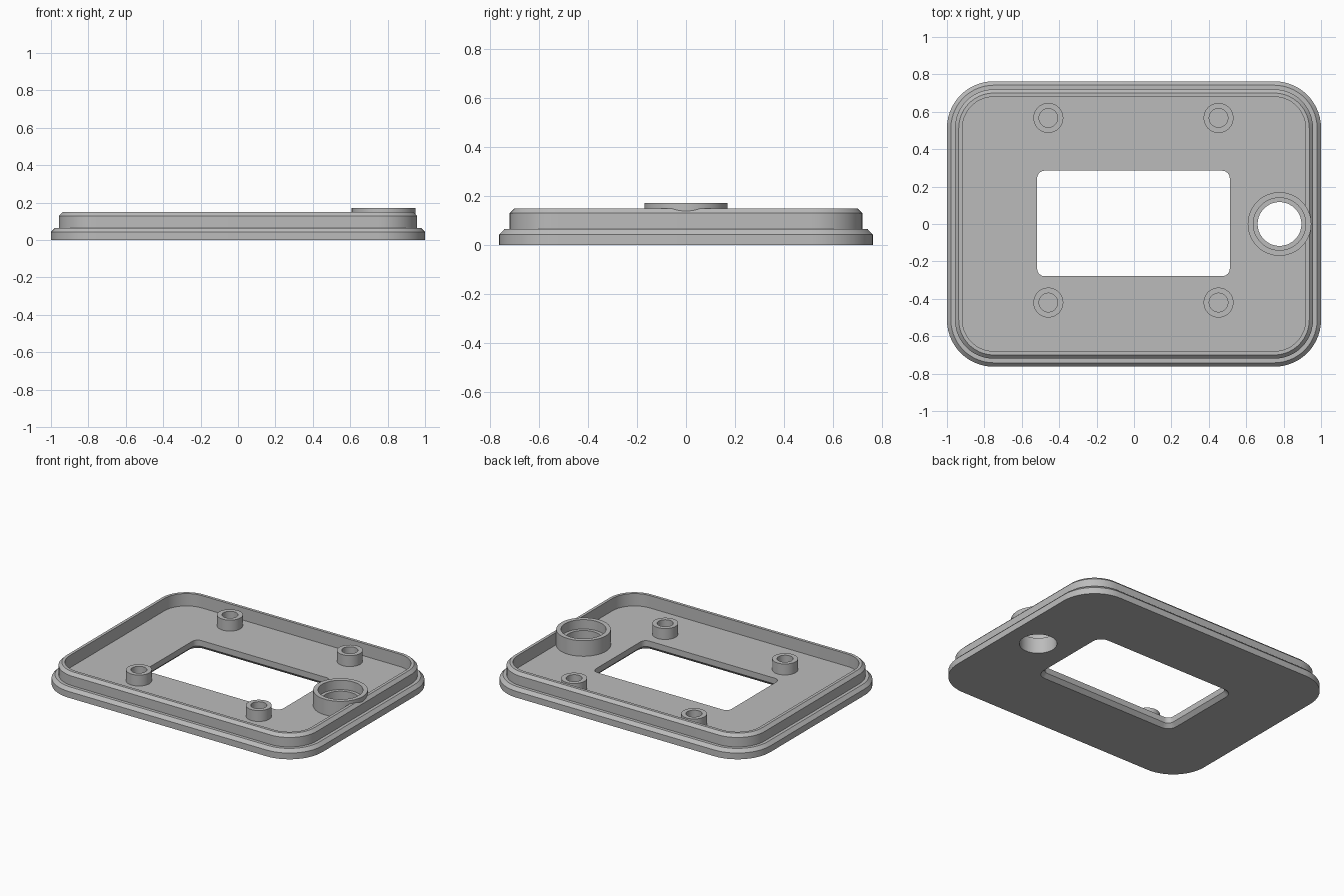
import bpy, bmesh, math

if "Cube" in bpy.data.objects:
    bpy.data.objects.remove(bpy.data.objects["Cube"])

GREY = bpy.data.materials.new("plain_grey")
GREY.diffuse_color = (0.5, 0.5, 0.5, 1)
GREY.use_nodes = True
GREY.node_tree.nodes["Principled BSDF"].inputs["Base Color"].default_value = GREY.diffuse_color


def rounded_ring(hx, hy, r, cx=0, cy=0, steps=14):
    """Points of a rounded rectangle, counter-clockwise."""
    pts = []
    for q, (sx, sy) in enumerate([(1, 1), (-1, 1), (-1, -1), (1, -1)]):
        for i in range(steps + 1):
            a = math.pi / 2 * (q + i / steps)
            pts.append((cx + sx * (hx - r) + r * math.cos(a),
                        cy + sy * (hy - r) + r * math.sin(a)))
    return pts


def circle_ring(cx, cy, r, n=64):
    return [(cx + r * math.cos(2 * math.pi * i / n),
             cy + r * math.sin(2 * math.pi * i / n)) for i in range(n)]


def loft(name, rings):
    """Closed solid through a list of (points, z) rings, capped at both ends."""
    bm = bmesh.new()
    loops = [[bm.verts.new((x, y, z)) for x, y in pts] for pts, z in rings]
    for a, b in zip(loops, loops[1:]):
        n = len(a)
        for i in range(n):
            bm.faces.new((a[i], a[(i + 1) % n], b[(i + 1) % n], b[i]))
    bm.faces.new(loops[0][::-1])
    bm.faces.new(loops[-1])
    bmesh.ops.recalc_face_normals(bm, faces=bm.faces)
    me = bpy.data.meshes.new(name)
    bm.to_mesh(me)
    bm.free()
    me.materials.append(GREY)
    ob = bpy.data.objects.new(name, me)
    bpy.context.collection.objects.link(ob)
    return ob


def combine(target, tool, operation):
    """Apply a boolean and discard the tool."""
    bpy.context.view_layer.objects.active = target
    mod = target.modifiers.new("combine", 'BOOLEAN')
    mod.object, mod.operation, mod.solver = tool, operation, 'EXACT'
    bpy.ops.object.modifier_apply(modifier=mod.name)
    bpy.data.objects.remove(tool)


def cylinder(name, cx, cy, r, z0, z1):
    ring = circle_ring(cx, cy, r)
    return loft(name, [(ring, z0), (ring, z1)])


FLOOR = 0.065

# Tray: stepped flange, chamfered lip and recessed floor, as (inset, height)
profile = [(0, 0), (0, 0.043), (0.021, 0.065), (0.043, 0.065), (0.043, 0.13),
           (0.063, 0.15), (0.083, 0.15), (0.083, FLOOR)]
cover = loft("cover_plate", [
    (rounded_ring(1 - d, 0.763 - d, 0.25 - d), z) for d, z in profile])

# Window, flared towards the underside
window = [(0.045, -0.02), (0.025, 0), (0, 0.025), (0, 0.1)]
combine(cover, loft("window_cutter", [
    (rounded_ring(0.515 + d, 0.282 + d, 0.04 + d, -0.003, 0.003, 6), z)
    for d, z in window]), 'DIFFERENCE')

# Large round boss with a stepped through hole
BX = 0.778
combine(cover, cylinder("large_boss", BX, 0, 0.17, 0.03, 0.172), 'UNION')
combine(cover, cylinder("counterbore_cutter", BX, 0, 0.14, 0.108, 0.3), 'DIFFERENCE')
combine(cover, cylinder("hole_cutter", BX, 0, 0.117, -0.1, 0.3), 'DIFFERENCE')

# Four small screw posts with blind holes
for x in (-0.458, 0.452):
    for y in (-0.42, 0.567):
        combine(cover, cylinder("screw_post", x, y, 0.08, 0.03, 0.14), 'UNION')
        combine(cover, cylinder("post_cutter", x, y, 0.05, FLOOR, 0.3), 'DIFFERENCE')

# Smooth the rounded walls, keep the edges crisp
bpy.ops.object.select_all(action='DESELECT')
cover.select_set(True)
bpy.context.view_layer.objects.active = cover
bpy.ops.object.shade_smooth_by_angle(angle=math.radians(30))
